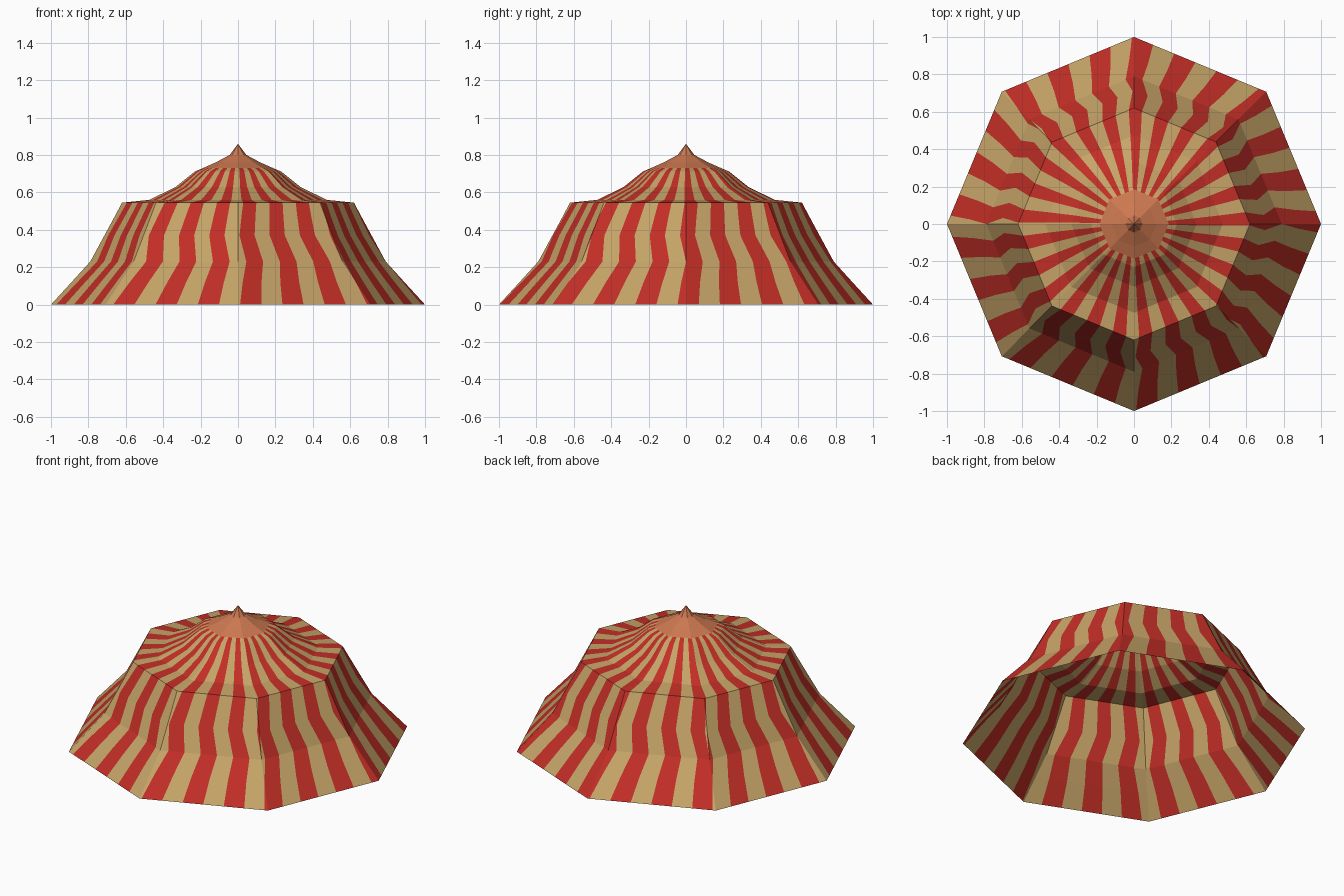
import bpy, bmesh, math

if "Cube" in bpy.data.objects:
    bpy.data.objects.remove(bpy.data.objects["Cube"])

SIDES = 8
PER_SIDE = 50 / SIDES          # 50 stripes run around the tent


def material(name, rgb):
    lin = [(c / 255 / 12.92) if c < 10 else ((c / 255 + 0.055) / 1.055) ** 2.4 for c in rgb]
    m = bpy.data.materials.new(name)
    m.diffuse_color = (*lin, 1)
    m.use_nodes = True
    m.node_tree.nodes["Principled BSDF"].inputs["Base Color"].default_value = m.diffuse_color
    return m


red = material("canvas red", (194, 46, 38))
tan = material("canvas tan", (198, 164, 104))
clay = material("clay orange", (204, 120, 80))


def corner(i):
    a = -math.pi / 2 + i * 2 * math.pi / SIDES
    return math.cos(a), math.sin(a)


def point(side, u, r, z):
    """Point on a flat side; u counts stripes around the tent."""
    t = u / PER_SIDE - side
    (x0, y0), (x1, y1) = corner(side), corner(side + 1)
    return (r * (x0 + (x1 - x0) * t), r * (y0 + (y1 - y0) * t), z)


def canvas(name, levels, mats, striped=True):
    """Octagonal skin through levels (radius, height, stripe shift)."""
    bm = bmesh.new()
    for side in range(SIDES):
        a, b = side * PER_SIDE, (side + 1) * PER_SIDE
        clamp = lambda u: min(max(u, a), b)
        for (r0, z0, s0), (r1, z1, s1) in zip(levels, levels[1:]):
            spans = range(math.floor(a) - 2, math.ceil(b) + 2) if striped else [0]
            for k in spans:
                if striped:
                    l0, l1 = clamp(k + s0), clamp(k + 1 + s0)
                    h0, h1 = clamp(k + s1), clamp(k + 1 + s1)
                else:
                    l0, l1, h0, h1 = a, b, a, b
                raw = [point(side, l0, r0, z0), point(side, l1, r0, z0),
                       point(side, h1, r1, z1), point(side, h0, r1, z1)]
                pts = []
                for p in raw:
                    if all(math.dist(p, q) > 1e-5 for q in pts):
                        pts.append(p)
                if len(pts) > 2:
                    f = bm.faces.new([bm.verts.new(p) for p in pts])
                    f.material_index = k % 2 if striped else 0
    bmesh.ops.remove_doubles(bm, verts=bm.verts, dist=1e-5)
    me = bpy.data.meshes.new(name)
    bm.to_mesh(me)
    bm.free()
    for m in mats:
        me.materials.append(m)
    ob = bpy.data.objects.new(name, me)
    bpy.context.collection.objects.link(ob)


# flared side walls with wavy stripes
canvas("tent_walls", [(1, 0, .1), (.89, .12, .25), (.79, .23, .5), (.714, .37, .1),
                      (.66, .47, .25), (.62, .545, .4)], [red, tan])
# shallow curved roof
canvas("tent_roof", [(.62, .545, .4), (.475, .56, .35), (.335, .628, .3),
                     (.23, .712, .3), (.185, .731, .3)], [red, tan])
# plain cap rising to a point
canvas("roof_cap", [(.185, .731, 0), (.12, .76, 0), (.045, .80, 0), (0, .86, 0)],
       [clay], striped=False)
